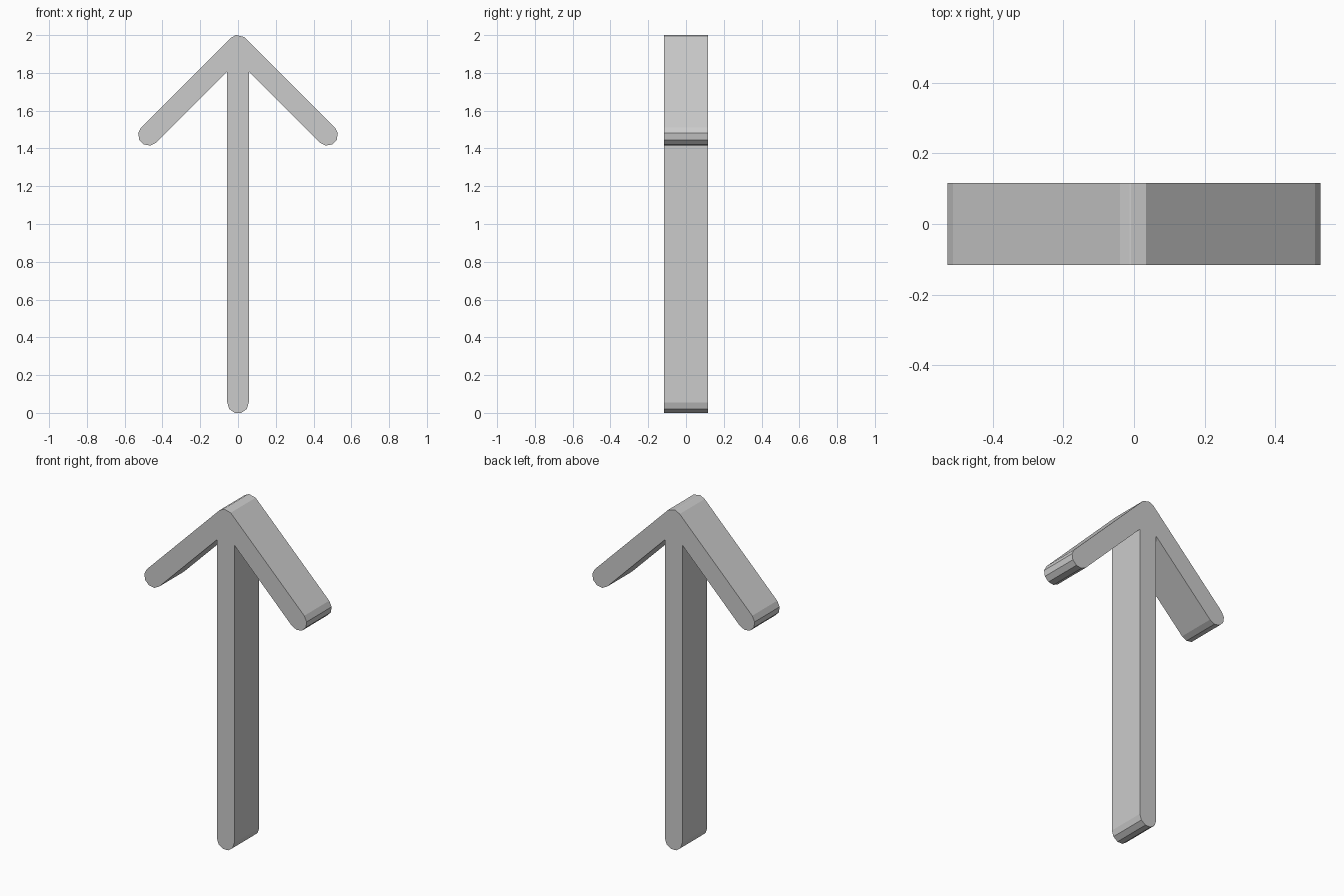
import bpy
import bmesh
from math import cos, sin, radians, sqrt
from mathutils import Vector

default = bpy.data.objects.get("Cube")
if default:
    bpy.data.objects.remove(default, do_unlink=True)

R = 0.057        # half the stroke width
DEPTH = 0.116    # half the thickness
REACH = 0.472    # sideways reach of each barb
TIP = 1.9437     # centre height of the rounded tip
FOOT = 0.0542    # centre height of the rounded foot


def arc(x, z, angles):
    """Points on a circle of radius R around (x, z)."""
    return [(x + R * cos(radians(a)), z + R * sin(radians(a))) for a in angles]


def cap(x, z, start):
    """Faceted half circle in five steps."""
    return arc(x, z, [start + 36 * i for i in range(6)])


# Outline of the arrow: foot, right barb, tip, left barb
armpit = TIP - R - R * sqrt(2)
outline = cap(0, FOOT, 180)
outline.append((R, armpit))
outline += cap(REACH, TIP - REACH, 225)
outline += arc(0, TIP, (54, 99, 103, 135))
outline += cap(-REACH, TIP - REACH, 135)
outline.append((-R, armpit))

# Extrude the outline from front to back
bm = bmesh.new()
front = bm.faces.new([bm.verts.new((x, -DEPTH, z)) for x, z in outline])
back = bmesh.ops.extrude_face_region(bm, geom=[front], use_keep_orig=True)
moved = [v for v in back["geom"] if isinstance(v, bmesh.types.BMVert)]
bmesh.ops.translate(bm, verts=moved, vec=Vector((0, 2 * DEPTH, 0)))
bmesh.ops.recalc_face_normals(bm, faces=bm.faces)
mesh = bpy.data.meshes.new("arrow")
bm.to_mesh(mesh)
bm.free()

# Plain grey finish
grey = bpy.data.materials.new("light_grey")
grey.use_nodes = True
colour = (0.6, 0.6, 0.6, 1)
grey.diffuse_color = colour
grey.node_tree.nodes["Principled BSDF"].inputs["Base Color"].default_value = colour
mesh.materials.append(grey)

arrow = bpy.data.objects.new("arrow", mesh)
bpy.context.collection.objects.link(arrow)
